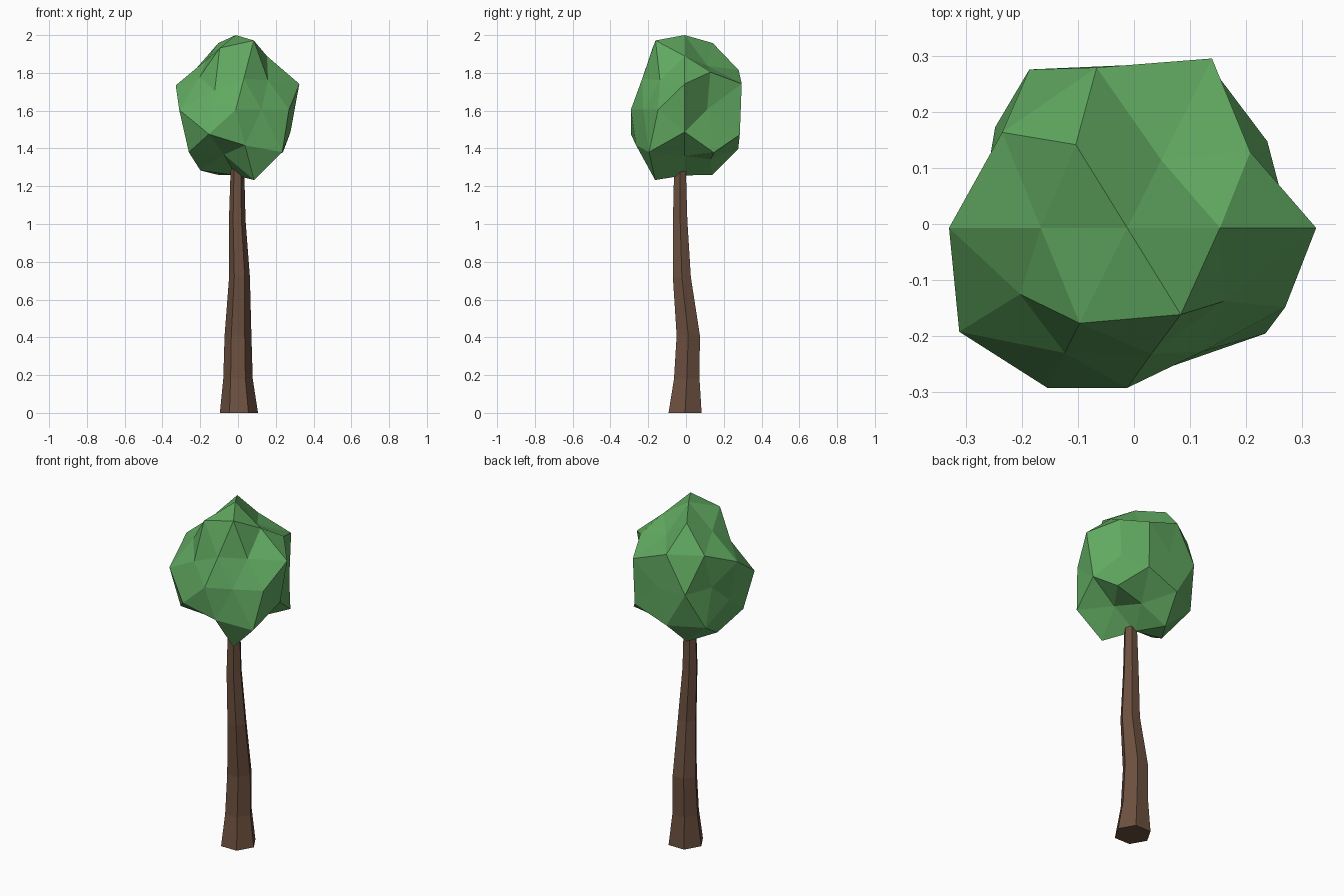
import bpy, bmesh
from math import cos, sin, radians, pi
from mathutils import Vector, Matrix

if "Cube" in bpy.data.objects:
    bpy.data.objects.remove(bpy.data.objects["Cube"])


def add_object(name, bm, color):
    bmesh.ops.recalc_face_normals(bm, faces=bm.faces)
    mesh = bpy.data.meshes.new(name)
    bm.to_mesh(mesh)
    bm.free()
    mat = bpy.data.materials.new(name + "_colour")
    mat.diffuse_color = (*color, 1)
    mat.use_nodes = True
    mat.node_tree.nodes["Principled BSDF"].inputs["Base Color"].default_value = mat.diffuse_color
    mesh.materials.append(mat)
    obj = bpy.data.objects.new(name, mesh)
    bpy.context.collection.objects.link(obj)
    return obj


# trunk: six-sided tapering tube that bends a little; (x, y, z, radius) per ring
path = [(.005, -.005, 0, .101), (0, .004, .18, .078), (0, .012, .41, .071),
        (.008, -.022, .72, .055), (-.004, -.031, 1.02, .044), (-.003, -.032, 1.32, .035)]
bm = bmesh.new()
rings = [[bm.verts.new((x + r * cos(k * pi / 3), y + r * sin(k * pi / 3), z))
          for k in range(6)] for x, y, z, r in path]
for a, b in zip(rings, rings[1:]):
    for k in range(6):
        n = (k + 1) % 6
        bm.faces.new((a[k], a[n], b[n], b[k]))
bm.faces.new(rings[0][::-1])
bm.faces.new(rings[-1])
add_object("trunk", bm, (.15, .08, .05))

# crown: icosphere lying on its side (poles front and back), with lumpy radii
# each band: (y of the unit direction, first angle about y, radii round the band)
bands = [
    (-1.0, 0, [.285]),
    (-.851, 0, [.258, .264, .262, .335, .302]),
    (-.526, 36, [.249, .323, .352, .235, .358]),
    (-.447, 0, [.315, .345, .264, .343, .350]),
    (0.0, 18, [.354, .281, .316, .262, .334, .280, .318, .278, .242, .305]),
    (.447, 36, [.303, .332, .262, .325, .345]),
    (.526, 0, [.225, .230, .324, .342, .260]),
    (.851, 36, [.355, .336, .332, .333, .343]),
    (1.0, 0, [.290]),
]
lumps = []
for y, start, radii in bands:
    r = (1 - y * y) ** .5
    for k, f in enumerate(radii):
        t = radians(start + 360 * k / len(radii))
        lumps.append((Vector((r * cos(t), y, r * sin(t))), f))

bm = bmesh.new()
bmesh.ops.create_icosphere(bm, subdivisions=2, radius=1,
                           matrix=Matrix.Rotation(pi / 2, 4, 'X'))
for v in bm.verts:
    d = v.co.normalized()
    f = max(lumps, key=lambda e: e[0].dot(d))[1]
    v.co = Vector((-.012, -.007, 1.605)) + f * Vector((d.x, d.y, 1.25 * d.z))
add_object("crown", bm, (.12, .40, .12))
